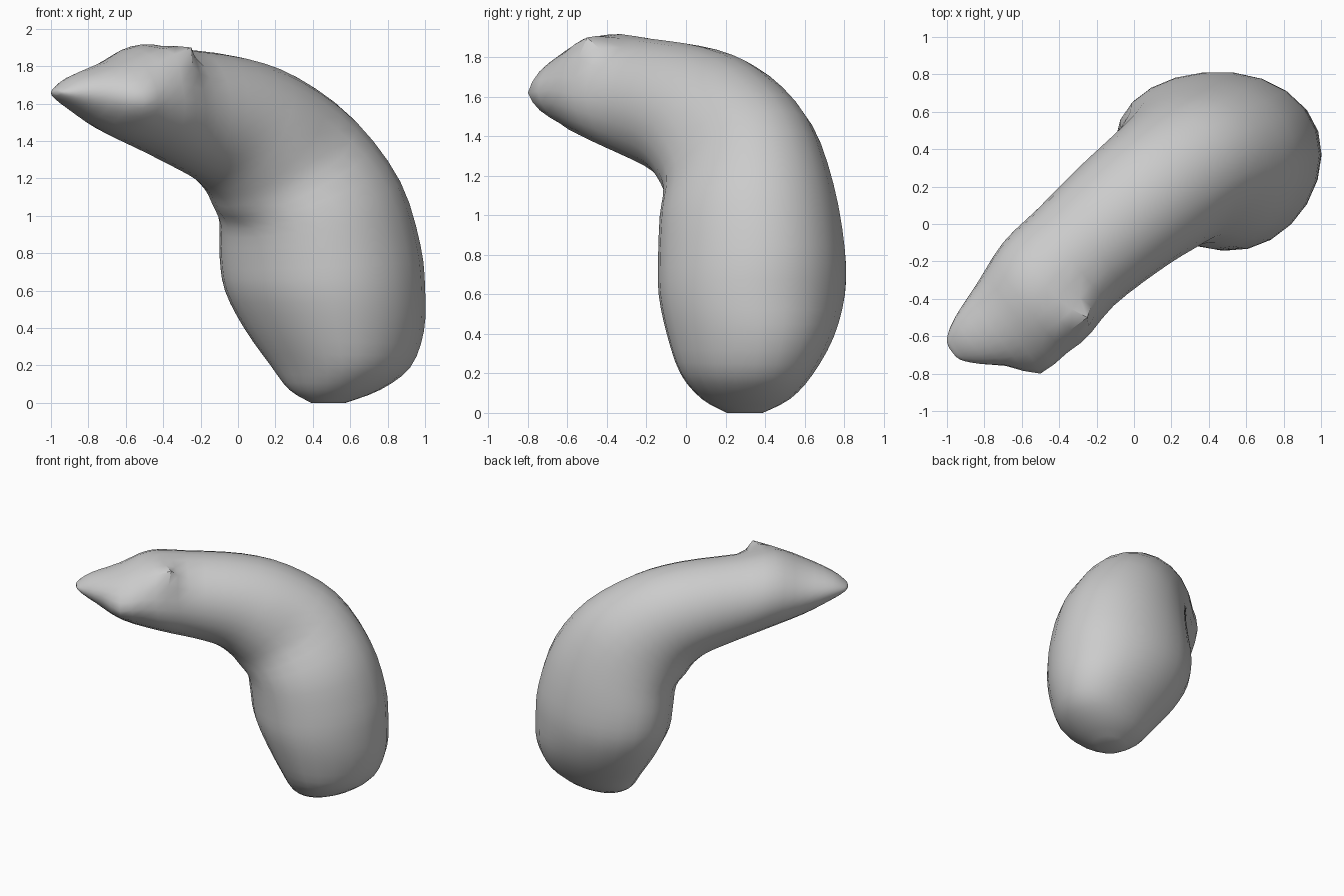
import bpy, bmesh, math
from mathutils import Vector

cube = bpy.data.objects.get("Cube")
if cube:
    bpy.data.objects.remove(cube, do_unlink=True)

grey = bpy.data.materials.new("plain grey")
grey.use_nodes = True
colour = (0.6, 0.6, 0.6, 1)
grey.diffuse_color = colour
grey.node_tree.nodes["Principled BSDF"].inputs["Base Color"].default_value = colour

# The body bends in an upright plane: U runs along it, V across it
U = Vector((0.79, 0.61, 0))
V = Vector((-0.61, 0.79, 0))
SIDES, STEPS = 24, 3

# Cross-sections from snout to base:
# inner u, inner z, outer u, outer z, middle v, half width, shear, egg shape
sections = [
    (-1.19, 1.65, -1.19, 1.67, 0.05, 0.03, 0, 0),
    (-1.16, 1.62, -1.17, 1.69, 0.05, 0.08, 0, 0),
    (-1.05, 1.55, -1.08, 1.75, 0.03, 0.16, 0, 0),
    (-0.86, 1.44, -0.87, 1.83, -0.01, 0.27, 0, 0),
    (-0.58, 1.34, -0.65, 1.915, 0.01, 0.34, 0, 0),
    (-0.33, 1.25, -0.38, 1.895, 0.05, 0.33, 0, 0),
    (-0.16, 1.18, 0.05, 1.85, 0.07, 0.35, 0, 0),
    (-0.06, 1.10, 0.39, 1.75, 0.07, 0.37, 0, 0),
    (-0.01, 1.02, 0.73, 1.53, 0.06, 0.40, -0.02, 0.01),
    (0.04, 0.93, 0.945, 1.20, 0.02, 0.47, -0.05, 0.03),
    (0.055, 0.77, 1.045, 0.85, 0.01, 0.51, -0.07, 0.04),
    (0.08, 0.60, 1.065, 0.60, -0.005, 0.51, -0.07, 0.04),
    (0.16, 0.40, 1.05, 0.38, -0.04, 0.45, -0.06, 0.045),
    (0.27, 0.20, 0.97, 0.19, -0.08, 0.35, -0.04, 0.04),
    (0.36, 0.07, 0.83, 0.07, -0.07, 0.23, -0.02, 0.02),
    (0.47, 0.0, 0.66, 0.0, -0.06, 0.09, 0, 0),
]


def blend(a, b, c, d, t):
    """Smooth curve between b and c."""
    return [0.5 * (2 * q + (r - p) * t + (2 * p - 5 * q + 4 * r - s) * t * t
                   + (3 * q - p - 3 * r + s) * t ** 3)
            for p, q, r, s in zip(a, b, c, d)]


def refine(rows):
    out = []
    last = len(rows) - 1
    for i in range(last):
        for k in range(STEPS):
            out.append(blend(rows[max(i - 1, 0)], rows[i], rows[i + 1],
                             rows[min(i + 2, last)], k / STEPS))
    return out + [rows[-1]]


# Loft the body
bm = bmesh.new()
rings = []
for iu, iz, ou, oz, mv, half, shear, egg in refine(sections):
    inner = U * iu + Vector((0, 0, iz))
    outer = U * ou + Vector((0, 0, oz))
    centre = (inner + outer) / 2 + V * mv
    along = (outer - inner) / 2 + V * shear
    ring = []
    for k in range(SIDES):
        a = math.tau * k / SIDES
        ring.append(bm.verts.new(centre + along * math.cos(a) + V * half * math.sin(a)
                                 + U * egg * math.cos(2 * a)))
    rings.append(ring)
for a, b in zip(rings, rings[1:]):
    for k in range(SIDES):
        n = (k + 1) % SIDES
        bm.faces.new((a[k], a[n], b[n], b[k]))
bm.faces.new(rings[0])
bm.faces.new(rings[-1])


def pull(target, radius):
    """Draw the nearest surface point and its surroundings to a target."""
    target = Vector(target)
    near = min(bm.verts, key=lambda v: (v.co - target).length)
    start = near.co.copy()
    for v in bm.verts:
        w = max(0, 1 - (v.co - start).length / radius)
        v.co += (target - start) * w


pull((-0.25, -0.50, 1.90), 0.15)   # ear point
pull((-0.50, -0.80, 1.62), 0.18)   # mouth corner
pull((0.50, 0.0, 1.36), 0.20)      # neck crease

bmesh.ops.recalc_face_normals(bm, faces=bm.faces)
mesh = bpy.data.meshes.new("curved_body")
bm.to_mesh(mesh)
bm.free()
mesh.materials.append(grey)
body = bpy.data.objects.new("curved_body", mesh)
bpy.context.collection.objects.link(body)
bpy.ops.object.select_all(action="DESELECT")
body.select_set(True)
bpy.context.view_layer.objects.active = body
bpy.ops.object.shade_smooth_by_angle(angle=math.radians(40))
